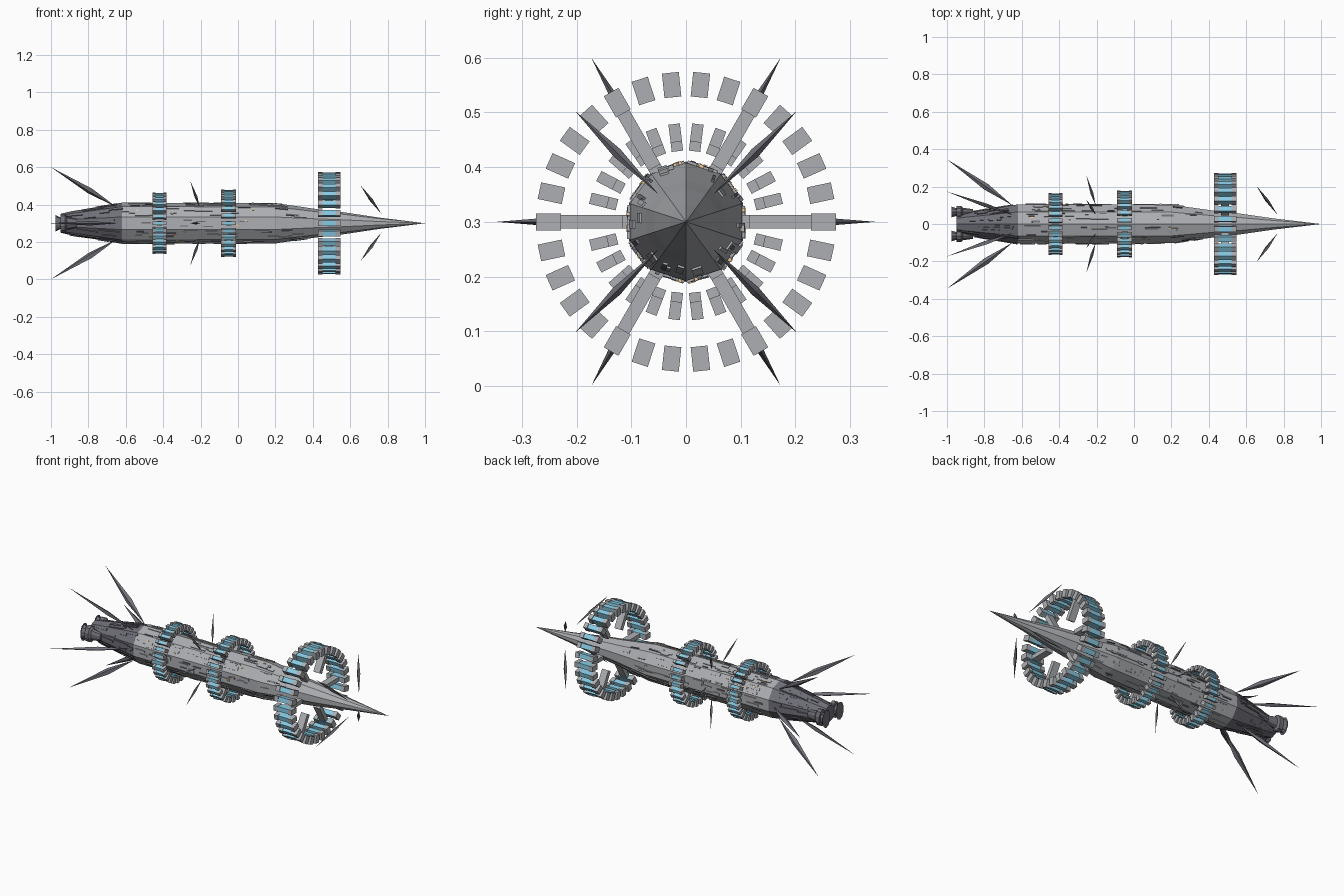
import bpy, bmesh, math, random
from mathutils import Matrix, Vector

if "Cube" in bpy.data.objects:
    bpy.data.objects.remove(bpy.data.objects["Cube"])

random.seed(7)
AXIS_Z = 0.3
SIDES = 10
# hull profile: x, radius
PROFILE = [(-0.95, 0.05), (-0.9, 0.062), (-0.62, 0.11), (0.2, 0.108),
           (0.42, 0.076), (0.55, 0.061), (0.75, 0.031), (1.0, 0.0)]


def material(name, color):
    m = bpy.data.materials.new(name)
    m.diffuse_color = (*color, 1)
    m.use_nodes = True
    m.node_tree.nodes["Principled BSDF"].inputs["Base Color"].default_value = m.diffuse_color
    return m


GREY = material("hull_grey", (0.42, 0.43, 0.45))
DARK = material("dark_grey", (0.16, 0.16, 0.19))
BLUE = material("window_blue", (0.25, 0.6, 0.78))
AMBER = material("light_amber", (0.9, 0.6, 0.3))


def finish(bm, name, mat):
    bmesh.ops.recalc_face_normals(bm, faces=bm.faces)
    me = bpy.data.meshes.new(name)
    bm.to_mesh(me)
    bm.free()
    me.materials.append(mat)
    ob = bpy.data.objects.new(name, me)
    bpy.context.collection.objects.link(ob)
    return ob


def frame(angle):
    """Local x along the ship, local y radially outward."""
    return Matrix.Translation((0, 0, AXIS_Z)) @ Matrix.Rotation(angle, 4, 'X')


def box(bm, angle, center, size, pitch=0.0):
    m = (frame(angle) @ Matrix.Translation(center) @ Matrix.Rotation(pitch, 4, 'Z')
         @ Matrix.Diagonal((*size, 1)))
    bmesh.ops.create_cube(bm, size=1, matrix=m)


def lathe(name, profile, sides, mat, cy=0.0, start=math.pi / 2, zscale=1.0):
    bm = bmesh.new()
    rings = []
    for x, r in profile:
        if r == 0:
            rings.append([bm.verts.new((x, cy, AXIS_Z))])
            continue
        ang = [start + i * math.tau / sides for i in range(sides)]
        rings.append([bm.verts.new((x, cy + r * math.cos(a), AXIS_Z + zscale * r * math.sin(a)))
                      for a in ang])
    for a, b in zip(rings, rings[1:]):
        for i in range(sides):
            j = (i + 1) % sides
            if len(b) == 1:
                bm.faces.new((a[i], a[j], b[0]))
            else:
                bm.faces.new((a[i], a[j], b[j], b[i]))
    for ring in (rings[0], rings[-1]):
        if len(ring) > 1:
            bm.faces.new(ring)
    return finish(bm, name, mat)


def hull_at(x):
    """Radius and slope of the hull at x."""
    for (x0, r0), (x1, r1) in zip(PROFILE, PROFILE[1:]):
        if x <= x1:
            s = (r1 - r0) / (x1 - x0)
            return r0 + s * (x - x0), s
    return 0, 0


# Hull: dark tail and long grey body
lathe("tail_hull", PROFILE[:3], SIDES, DARK)
lathe("main_hull", PROFILE[2:], SIDES, GREY)

# Engine bells, one on each side
for side, label in ((1, "left"), (-1, "right")):
    cy = side * 0.064
    lathe(f"engine_bell_{label}", [(-0.975, 0.037), (-0.975, 0.030), (-0.95, 0.022),
          (-0.95, 0.034), (-0.925, 0.034), (-0.915, 0.024), (-0.86, 0.016)],
          10, DARK, cy, zscale=1.45)
    bm = bmesh.new()
    bmesh.ops.create_cube(bm, size=1, matrix=Matrix.Translation((-0.9, side * 0.045, AXIS_Z))
                          @ Matrix.Diagonal((0.07, 0.04, 0.03, 1)))
    finish(bm, f"engine_mount_{label}", DARK)


# Segmented habitat rings with blue glazed middles and spokes
def habitat_ring(name, x, length, r_in, r_out, width, count):
    cap, glass, spokes = bmesh.new(), bmesh.new(), bmesh.new()
    rc, h = (r_in + r_out) / 2, r_out - r_in
    c = length * 0.21
    for i in range(count):
        a = i * math.tau / count
        for s in (-1, 1):
            box(cap, a, (x + s * (length - c) / 2, rc, 0), (c, h, width))
        box(glass, a, (x, rc, 0), (length - 2 * c, h * 0.85, width * 0.9))
    for i in range(6):
        r0 = 0.115 if r_in > 0.2 else 0.1
        box(spokes, i * math.tau / 6, (x, (r0 + r_in + 0.006) / 2, 0),
            (length * 0.35, r_in + 0.006 - r0, 0.025))
    finish(cap, name + "_caps", GREY)
    finish(glass, name + "_glass", BLUE)
    finish(spokes, name + "_spokes", GREY)


habitat_ring("front_ring", 0.487, 0.12, 0.229, 0.274, 0.031, 30)
habitat_ring("middle_ring", -0.05, 0.08, 0.147, 0.18, 0.021, 26)
habitat_ring("rear_ring", -0.42, 0.076, 0.13, 0.165, 0.021, 26)


# Spindle shaped fins: points at both ends, diamond section between
def fins(name, count, offset, root, tip, width, thick, frac):
    bm = bmesh.new()
    a, b = Vector((*root, 0)), Vector((*tip, 0))
    d = (b - a).normalized()
    side = Vector((-d.y, d.x, 0)) * width / 2
    out = Vector((0, 0, thick / 2))
    mid = a.lerp(b, frac)
    for i in range(count):
        m = frame(offset + i * math.tau / count)
        va, vb = bm.verts.new(m @ a), bm.verts.new(m @ b)
        ring = [bm.verts.new(m @ (mid + o)) for o in (side, out, -side, -out)]
        for k in range(4):
            bm.faces.new((va, ring[k], ring[k - 1]))
            bm.faces.new((vb, ring[k - 1], ring[k]))
    finish(bm, name, DARK)


fins("tail_fins", 6, 0, (-0.65, 0.10), (-1.0, 0.346), 0.036, 0.024, 0.4)
fins("middle_fins", 6, 0, (-0.205, 0.10), (-0.255, 0.26), 0.016, 0.014, 0.4)
fins("nose_fins", 4, math.pi / 4, (0.767, 0.07), (0.655, 0.287), 0.02, 0.018, 0.5)


# Surface plating: thin boxes lying on the hull facets
def plating(name, mat, count, x_range, lengths, widths, height):
    bm = bmesh.new()
    for i in range(count):
        face = i % SIDES
        x = random.uniform(*x_range)
        r, slope = hull_at(x)
        ln, w = random.uniform(*lengths), random.uniform(*widths)
        half = max(0.0, r * math.tan(math.pi / SIDES) * 0.9 - w / 2)
        z = random.uniform(-half, half)
        box(bm, face * math.tau / SIDES, (x, r * math.cos(math.pi / SIDES), z),
            (ln, height, w), math.atan(slope))
    finish(bm, name, mat)


plating("hull_plates", GREY, 150, (-0.58, 0.36), (0.03, 0.1), (0.006, 0.02), 0.008)
plating("hull_strips", DARK, 60, (-0.58, 0.34), (0.03, 0.07), (0.004, 0.01), 0.010)
plating("tail_plates", DARK, 50, (-0.88, -0.66), (0.04, 0.12), (0.006, 0.016), 0.010)
plating("hull_lights", AMBER, 30, (-0.55, 0.3), (0.008, 0.014), (0.005, 0.008), 0.011)
